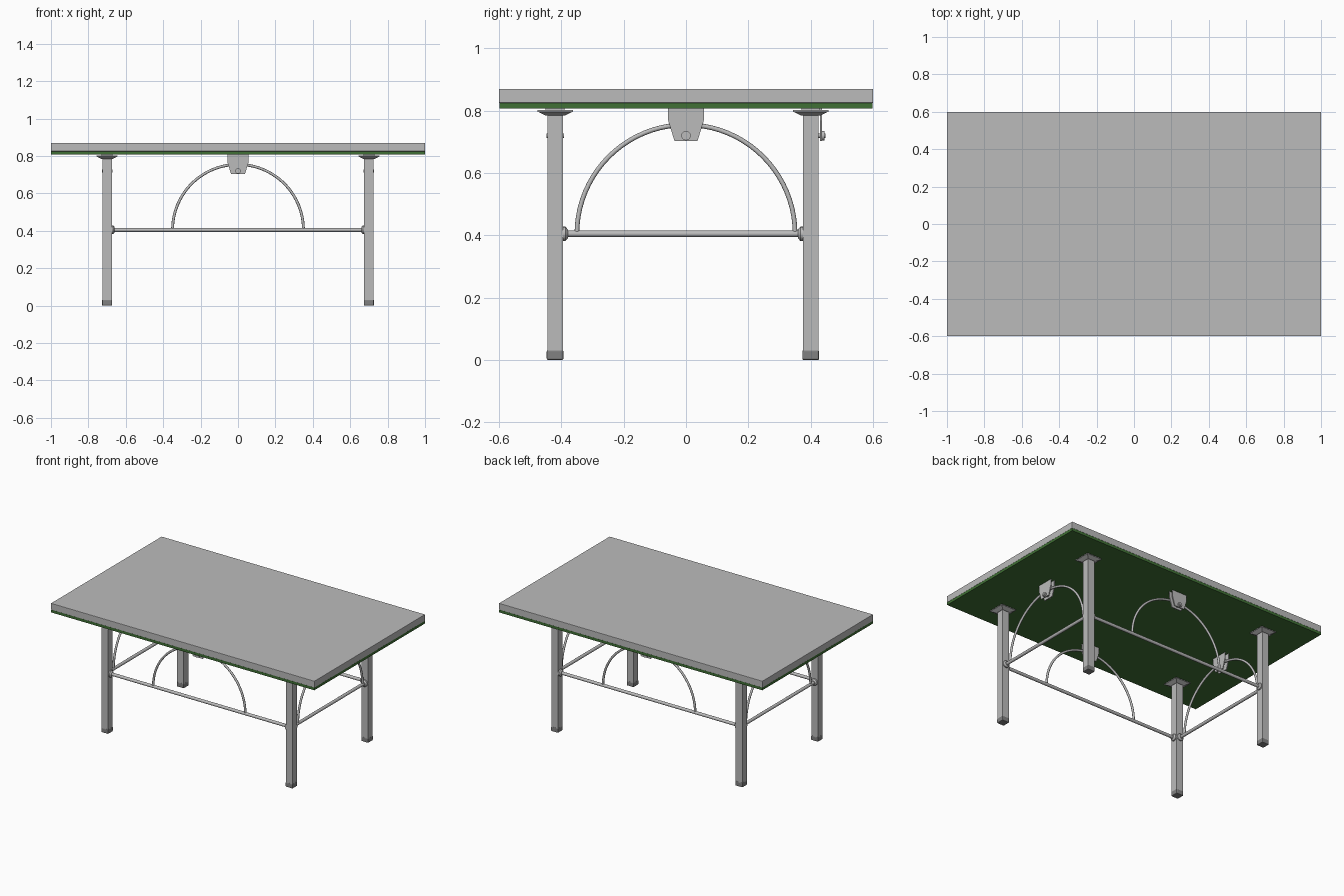
import bpy, bmesh, math
from mathutils import Vector, Matrix

cube = bpy.data.objects.get("Cube")
if cube:
    bpy.data.objects.remove(cube, do_unlink=True)


def material(name, r, g, b):
    m = bpy.data.materials.new(name)
    m.use_nodes = True
    m.diffuse_color = (r, g, b, 1)
    m.node_tree.nodes["Principled BSDF"].inputs["Base Color"].default_value = (r, g, b, 1)
    return m


GREY = material("light grey metal", 0.5, 0.5, 0.5)
DARK = material("dark grey foot", 0.22, 0.22, 0.22)
GREEN = material("green underside", 0.05, 0.16, 0.035)


def finish(name, bm, mat, matrix=Matrix(), smooth=False):
    bmesh.ops.recalc_face_normals(bm, faces=bm.faces)
    me = bpy.data.meshes.new(name)
    bm.to_mesh(me)
    bm.free()
    me.materials.append(mat)
    ob = bpy.data.objects.new(name, me)
    bpy.context.collection.objects.link(ob)
    ob.matrix_world = matrix
    if smooth:
        bpy.ops.object.select_all(action='DESELECT')
        ob.select_set(True)
        bpy.context.view_layer.objects.active = ob
        bpy.ops.object.shade_smooth_by_angle(angle=math.radians(40))
    return ob


def box(name, centre, size, mat, bevel=0):
    bm = bmesh.new()
    bmesh.ops.create_cube(bm, size=1)
    bmesh.ops.scale(bm, vec=size, verts=bm.verts)
    bmesh.ops.translate(bm, vec=centre, verts=bm.verts)
    if bevel:
        bmesh.ops.bevel(bm, geom=bm.edges[:], offset=bevel, segments=2,
                        affect='EDGES', profile=0.5)
    return finish(name, bm, mat)


def frustum(name, centre, low, high, depth, mat):
    # square, tapered block
    bm = bmesh.new()
    bmesh.ops.create_cone(bm, cap_ends=True, segments=4, depth=depth,
                          radius1=low * math.sqrt(2), radius2=high * math.sqrt(2),
                          matrix=Matrix.Translation(centre) @ Matrix.Rotation(math.pi / 4, 4, 'Z'))
    return finish(name, bm, mat)


def rod(name, a, b, radius, mat, matrix, end_radius=None, segments=16):
    a, b = Vector(a), Vector(b)
    turn = (b - a).to_track_quat('Z', 'Y').to_matrix().to_4x4()
    bm = bmesh.new()
    bmesh.ops.create_cone(bm, cap_ends=True, segments=segments, depth=(b - a).length,
                          radius1=radius, radius2=radius if end_radius is None else end_radius,
                          matrix=Matrix.Translation((a + b) / 2) @ turn)
    return finish(name, bm, mat, matrix, True)


def arch(name, radius, tube, z, matrix):
    # half ring in the local xz plane
    bm = bmesh.new()
    rings, sides, steps = [], 10, 40
    for i in range(steps + 1):
        t = math.pi * i / steps
        ring = []
        for j in range(sides):
            p = 2 * math.pi * j / sides
            r = radius + tube * math.cos(p)
            ring.append(bm.verts.new((r * math.cos(t), tube * math.sin(p), z + r * math.sin(t))))
        rings.append(ring)
    for r0, r1 in zip(rings, rings[1:]):
        for j in range(sides):
            k = (j + 1) % sides
            bm.faces.new((r0[j], r0[k], r1[k], r1[j]))
    bm.faces.new(rings[0])
    bm.faces.new(rings[-1])
    return finish(name, bm, GREY, matrix, True)


def plate(name, y, thickness, matrix):
    # tapered bracket cheek
    half = [(0.057, 0.808), (0.057, 0.768), (0.037, 0.703)]
    outline = half + [(-x, z) for x, z in reversed(half)]
    bm = bmesh.new()
    face = bm.faces.new([bm.verts.new((x, y - thickness / 2, z)) for x, z in outline])
    new = bmesh.ops.extrude_face_region(bm, geom=[face])["geom"]
    bmesh.ops.translate(bm, vec=(0, thickness, 0),
                        verts=[v for v in new if isinstance(v, bmesh.types.BMVert)])
    return finish(name, bm, GREY, matrix)


# table top and its underside
box("table_top", (0, 0, 0.8475), (2, 1.2, 0.045), GREY, 0.002)
box("underside_board", (0, 0, 0.816), (1.998, 1.198, 0.018), GREEN)

# legs with feet and mounting plates
for sx, side in ((1, "left"), (-1, "right")):
    for y, end in ((-0.42, "front"), (0.40, "back")):
        x, tag = 0.7 * sx, f"{end}_{side}"
        box(f"leg_{tag}", (x, y, 0.41), (0.05, 0.05, 0.77), GREY)
        box(f"foot_{tag}", (x, y, 0.016), (0.054, 0.054, 0.032), DARK, 0.005)
        frustum(f"mount_taper_{tag}", (x, y, 0.791), 0.032, 0.056, 0.012, GREY)
        box(f"mount_plate_{tag}", (x, y, 0.799), (0.114, 0.114, 0.005), GREY)
        box(f"mount_neck_{tag}", (x, y, 0.804), (0.06, 0.06, 0.008), GREY)


def stretcher(tag, matrix, span, bracket_y):
    # rail, end collars, arch, and the bracket with its bolt
    z = 0.405
    rod(f"rail_{tag}", (-span, 0, z), (span, 0, z), 0.0105, GREY, matrix)
    for s in (-1, 1):
        rod(f"collar_{tag}", (s * span, 0, z), (s * (span - 0.01), 0, z), 0.023, GREY, matrix)
        rod(f"collar_taper_{tag}", (s * (span - 0.01), 0, z), (s * (span - 0.018), 0, z),
            0.023, GREY, matrix, 0.014)
    arch(f"arch_{tag}", 0.35, 0.0075, z, matrix)
    for s in (-1, 1):
        plate(f"bracket_cheek_{tag}", bracket_y + s * 0.0135, 0.006, matrix)
        rod(f"bolt_head_{tag}", (0, bracket_y + s * 0.016, 0.72),
            (0, bracket_y + s * 0.025, 0.72), 0.015, GREY, matrix)
    rod(f"bolt_{tag}", (0, bracket_y - 0.028, 0.72), (0, bracket_y + 0.028, 0.72),
        0.007, GREY, matrix)


quarter = Matrix.Rotation(math.pi / 2, 4, 'Z')
stretcher("front", Matrix.Translation((0, -0.42, 0)), 0.677, 0)
stretcher("back", Matrix.Translation((0, 0.40, 0)), 0.677, 0.02)
stretcher("left", Matrix.Translation((0.7, -0.01, 0)) @ quarter, 0.387, 0)
stretcher("right", Matrix.Translation((-0.7, -0.01, 0)) @ quarter, 0.387, 0)

# side arches and brackets sit on the table's middle line
for ob in bpy.context.collection.objects:
    base = ob.name.split(".")[0]
    if base.endswith(("_left", "_right")) and base.count("_") <= 2 \
            and base.startswith(("arch", "bracket", "bolt")):
        ob.location.y = 0
